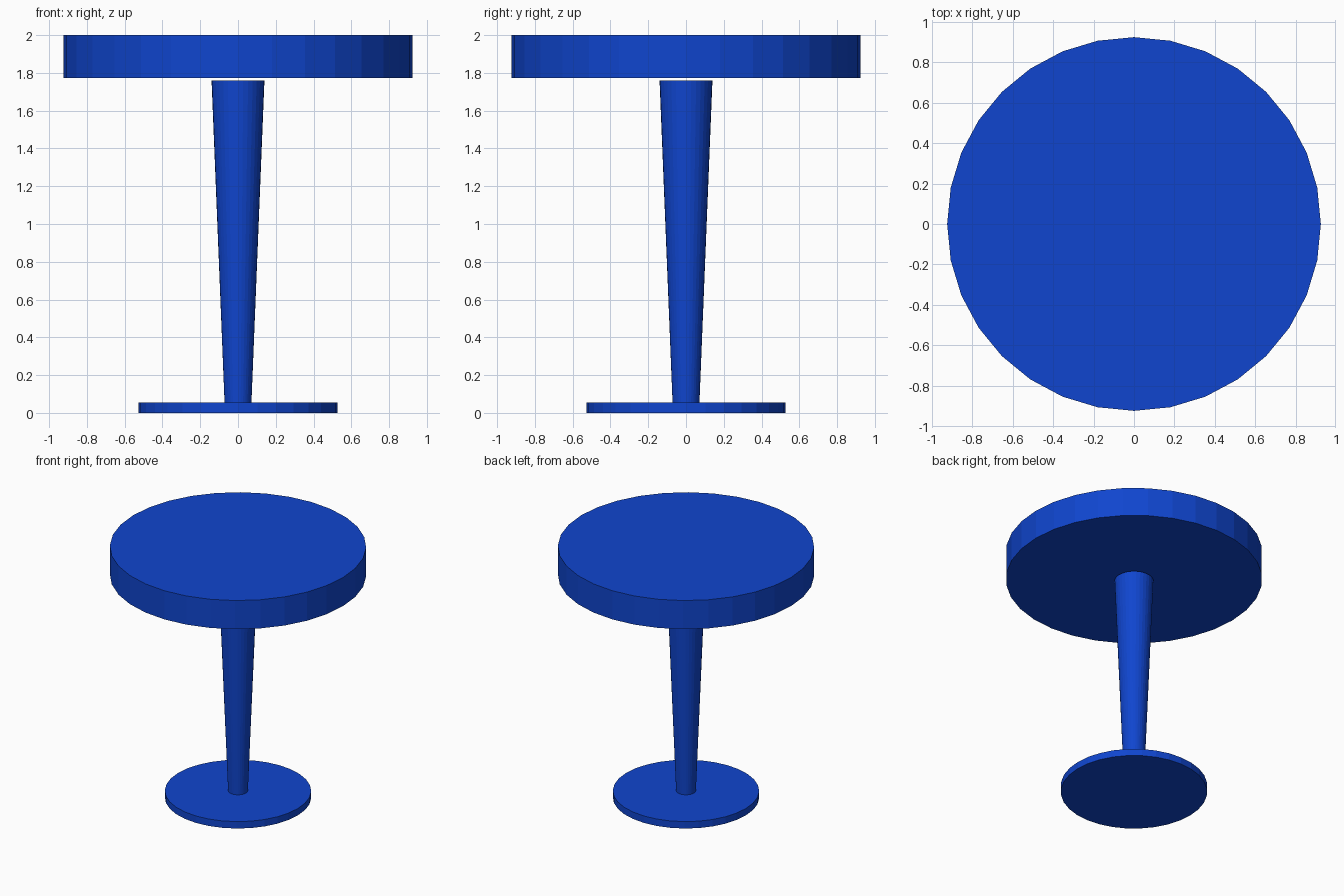
import bpy

if "Cube" in bpy.data.objects:
    bpy.data.objects.remove(bpy.data.objects["Cube"])

# Blue painted finish shared by all parts
blue = bpy.data.materials.new("blue_paint")
blue.diffuse_color = (0.005, 0.06, 0.62, 1.0)
blue.use_nodes = True
blue.node_tree.nodes["Principled BSDF"].inputs["Base Color"].default_value = blue.diffuse_color


def round_part(name, z_low, z_high, r_low, r_high, sides=32):
    """Flat-shaded capped cylinder or cone standing on the z axis."""
    bpy.ops.mesh.primitive_cone_add(
        vertices=sides, radius1=r_low, radius2=r_high,
        depth=z_high - z_low, location=(0, 0, (z_low + z_high) / 2))
    part = bpy.context.object
    part.name = name
    part.data.materials.append(blue)
    return part


# Thin foot disc
round_part("base", 0.0, 0.055, 0.528, 0.528)
# Pedestal widening upward, stopping just short of the top
round_part("stem", 0.05, 1.76, 0.071, 0.14)
# Thick round top
round_part("table_top", 1.772, 2.0, 0.925, 0.925)
